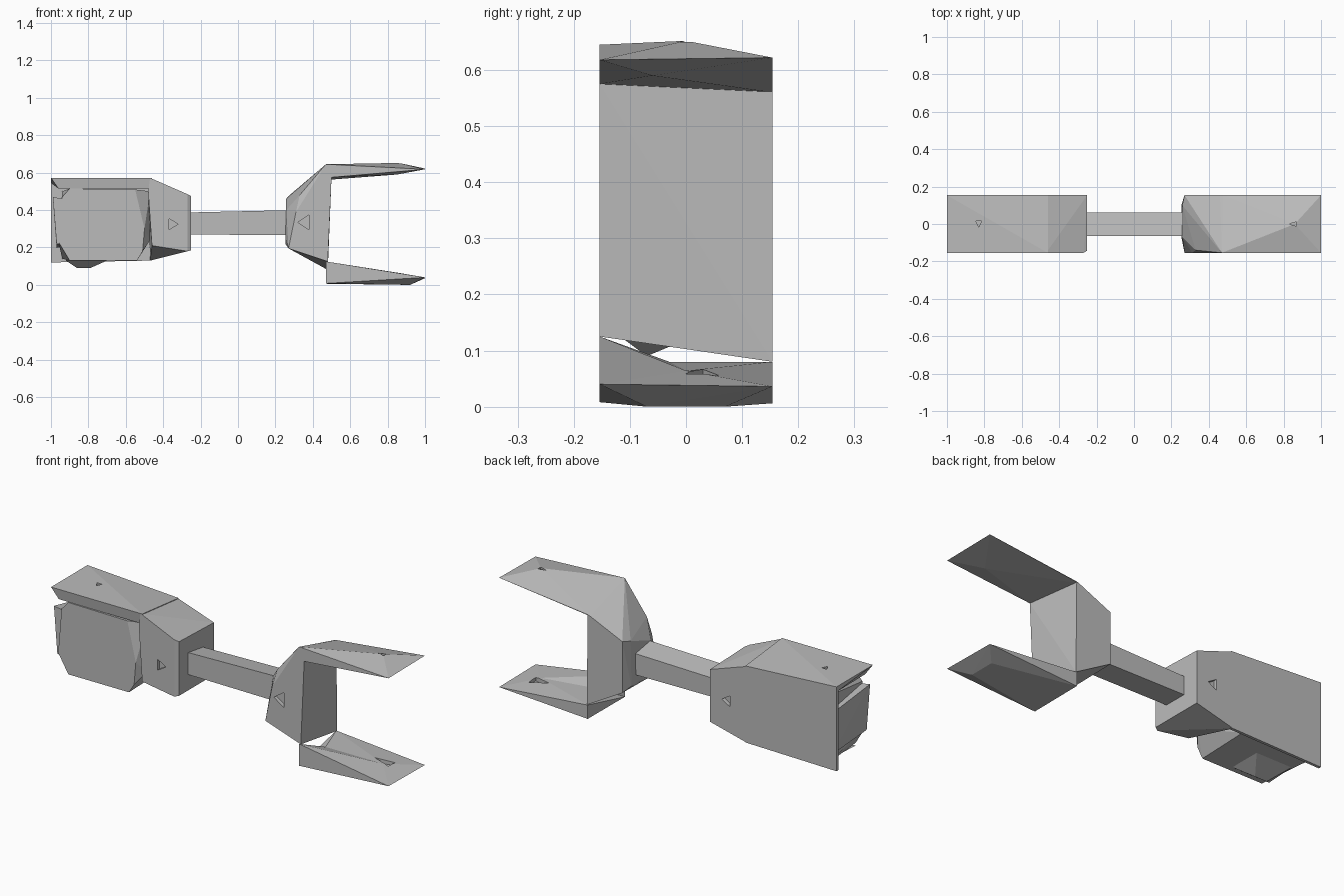
import bpy, bmesh
from mathutils import Vector

old = bpy.data.objects.get("Cube")
if old:
    bpy.data.objects.remove(old, do_unlink=True)

grey = bpy.data.materials.new("plain grey")
grey.use_nodes = True
grey.diffuse_color = (0.5, 0.5, 0.5, 1)
grey.node_tree.nodes["Principled BSDF"].inputs["Base Color"].default_value = (0.5, 0.5, 0.5, 1)

W = 0.154  # half depth of the heads


def solid(name, points):
    """Faceted convex part wrapped around its corner points."""
    bm = bmesh.new()
    for p in points:
        bm.verts.new(p)
    hull = bmesh.ops.convex_hull(bm, input=bm.verts[:])
    loose = set(hull["geom_interior"]) | set(hull["geom_unused"])
    bmesh.ops.delete(bm, geom=[g for g in loose if isinstance(g, bmesh.types.BMVert)], context="VERTS")
    bmesh.ops.recalc_face_normals(bm, faces=bm.faces[:])
    mesh = bpy.data.meshes.new(name)
    bm.to_mesh(mesh)
    bm.free()
    mesh.materials.append(grey)
    obj = bpy.data.objects.new(name, mesh)
    bpy.context.collection.objects.link(obj)
    return obj


def slice_at(y, profile):
    """Corner points of an x-z profile placed at depth y."""
    return [(x, y, z) for x, z in profile]


def notch(part, centre, across, up, out):
    """Small triangular pocket cut into a face of a part."""
    c, a, u, o = map(Vector, (centre, across, up, out))
    tri = [c - a - u, c - a + u, c + a]
    cutter = solid(part.name + "_notch_cutter", [p + o * s for p in tri for s in (-0.02, 0.02)])
    cutter.hide_render = True
    cutter.hide_set(True)
    cut = part.modifiers.new("notch", "BOOLEAN")
    cut.operation = "DIFFERENCE"
    cut.object = cutter


# Connecting bar, its top sloping towards the back
solid("connecting_bar", slice_at(-0.065, [(-0.27, 0.27), (-0.27, 0.387), (0.3, 0.4), (0.3, 0.265)])
      + slice_at(0.062, [(-0.27, 0.27), (-0.27, 0.368), (0.3, 0.38), (0.3, 0.265)]))

# Closed head: tapered collar, thin back wall, roof slab with a nearly upright lip
collar = solid("collar", slice_at(-W, [(-0.48, 0.5), (-0.46, 0.21), (-0.47, 0.572),
                                       (-0.27, 0.485), (-0.27, 0.18)])
               + slice_at(W, [(-0.47, 0.13), (-0.47, 0.54), (-0.25, 0.465), (-0.25, 0.185)])
               + slice_at(-W + 0.012, [(-0.25, 0.475), (-0.25, 0.185)]))
solid("back_wall", slice_at(W, [(-1, 0.12), (-1, 0.57), (-0.46, 0.54), (-0.46, 0.13)])
      + slice_at(W - 0.015, [(-1, 0.12), (-1, 0.57), (-0.46, 0.54), (-0.46, 0.13)]))
roof = solid("roof_slab", slice_at(-W, [(-1, 0.572), (-0.46, 0.572)])
             + slice_at(W, [(-1, 0.572), (-0.46, 0.54), (-1, 0.545), (-0.46, 0.52)])
             + slice_at(-W + 0.008, [(-0.96, 0.515), (-0.46, 0.515)]))

# Rounded block filling the closed head, the bulge beneath it and its end fin
solid("hanging_block", slice_at(-W + 0.003, [(-0.9, 0.515), (-0.55, 0.51), (-0.5, 0.3), (-0.51, 0.18),
                                             (-0.54, 0.13), (-0.9, 0.13), (-0.96, 0.23), (-0.94, 0.47)])
      + slice_at(-0.1, [(-0.47, 0.5), (-0.47, 0.24)])
      + slice_at(W - 0.015, [(-0.94, 0.5), (-0.47, 0.5), (-0.54, 0.14), (-0.94, 0.14)]))
solid("block_bulge", slice_at(-W + 0.03, [(-0.92, 0.13), (-0.7, 0.13)])
      + slice_at(-0.07, [(-0.86, 0.09), (-0.79, 0.09)])
      + slice_at(0.05, [(-0.92, 0.14), (-0.7, 0.14)]))
solid("block_end_fin", slice_at(-W + 0.01, [(-0.99, 0.47), (-0.97, 0.22), (-0.88, 0.45), (-0.88, 0.2)])
      + slice_at(W - 0.015, [(-0.97, 0.42), (-0.97, 0.2), (-0.88, 0.3)]))

# Open claw: twisted web and two wedge prongs
web = solid("claw_web", slice_at(-W, [(0.27, 0.195), (0.31, 0.39), (0.47, 0.645),
                                      (0.5, 0.575), (0.48, 0.125)])
            + slice_at(-0.14, [(0.33, 0.48)])
            + slice_at(-0.07, [(0.253, 0.25), (0.258, 0.4)])
            + slice_at(0.1, [(0.253, 0.22), (0.258, 0.46)])
            + slice_at(W, [(0.27, 0.2), (0.27, 0.475), (0.46, 0.56), (0.475, 0.565), (0.48, 0.08)]))
upper_prong = solid("upper_prong", slice_at(-W, [(0.47, 0.645), (0.5, 0.575), (1, 0.618)])
                    + slice_at(W, [(0.46, 0.56), (0.475, 0.565), (1, 0.622)])
                    + [(0.86, 0, 0.652), (0.85, -0.06, 0.59)])

# The lower prong is a raised front wedge beside a flatter back blade
dip = [(0.54, -0.03, 0.08), (0.86, 0, 0.064), (0.92, -0.07, 0)]
solid("lower_prong_ridge", slice_at(-W, [(0.47, 0.125), (0.47, 0.008), (1, 0.04)]) + dip)
lower_prong = solid("lower_prong_blade", slice_at(-W, [(0.47, 0.008), (1, 0.04)])
                    + slice_at(W, [(0.475, 0.08), (0.475, 0.006), (1, 0.036)])
                    + dip + [(0.92, 0.07, 0)])

# Triangular pockets in the faces
notch(web, (0.35, -W, 0.335), (-0.03, 0, 0), (0, 0, 0.04), (0, 1, 0))
for side in (-1, 1):
    notch(collar, (-0.345, side * W, 0.325), (0.025, 0, 0), (0, 0, 0.03), (0, 1, 0))
notch(roof, (-0.83, 0, 0.57), (0, -0.015, 0), (0.015, 0, 0), (0, 0, 1))
notch(upper_prong, (0.85, 0, 0.65), (-0.02, 0, 0), (0, 0.012, 0), (0, 0, 1))
notch(lower_prong, (0.84, 0.03, 0.06), (-0.05, 0, 0), (0, 0.03, 0), (0, 0, 1))
